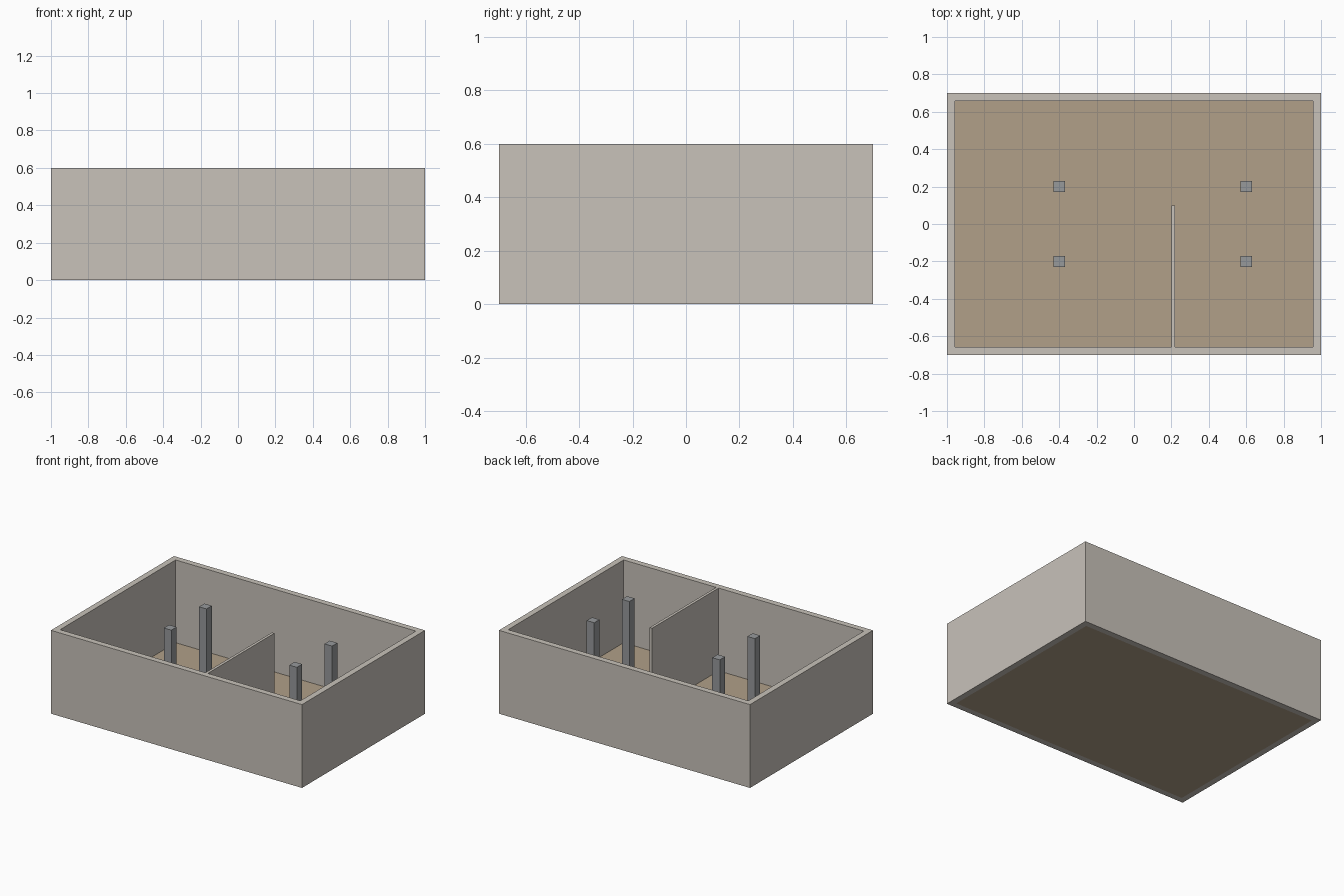
import bpy
import bmesh

default = bpy.data.objects.get("Cube")
if default:
    bpy.data.objects.remove(default, do_unlink=True)


def material(name, rgb):
    mat = bpy.data.materials.new(name)
    mat.use_nodes = True
    mat.diffuse_color = (*rgb, 1)
    mat.node_tree.nodes["Principled BSDF"].inputs["Base Color"].default_value = (*rgb, 1)
    return mat


plaster = material("warm grey plaster", (0.58, 0.54, 0.49))
tan = material("tan floor", (0.44, 0.35, 0.25))
steel = material("steel grey", (0.31, 0.32, 0.33))


def finish(name, bm, mat):
    mesh = bpy.data.meshes.new(name)
    bm.to_mesh(mesh)
    bm.free()
    mesh.materials.append(mat)
    obj = bpy.data.objects.new(name, mesh)
    bpy.context.collection.objects.link(obj)
    return obj


def box(name, low, high, mat):
    bm = bmesh.new()
    bmesh.ops.create_cube(bm, size=1)
    for v in bm.verts:
        v.co = [high[i] if v.co[i] > 0 else low[i] for i in range(3)]
    return finish(name, bm, mat)


HALF_X, HALF_Y, HEIGHT, WALL = 1.0, 0.7, 0.6, 0.043
FLOOR = 0.004
IN_X, IN_Y = HALF_X - WALL, HALF_Y - WALL

# Outer walls: one mitred ring extruded upwards
bm = bmesh.new()
signs = [(-1, -1), (1, -1), (1, 1), (-1, 1)]
outer = [bm.verts.new((sx * HALF_X, sy * HALF_Y, 0)) for sx, sy in signs]
inner = [bm.verts.new((sx * IN_X, sy * IN_Y, 0)) for sx, sy in signs]
ring = []
for i in range(4):
    j = (i + 1) % 4
    ring.append(bm.faces.new((outer[i], inner[i], inner[j], outer[j])))
top = bmesh.ops.extrude_face_region(bm, geom=ring, use_keep_orig=True)["geom"]
bmesh.ops.translate(bm, vec=(0, 0, HEIGHT),
                    verts=[g for g in top if isinstance(g, bmesh.types.BMVert)])
bmesh.ops.recalc_face_normals(bm, faces=bm.faces)
finish("outer_walls", bm, plaster)

# Floor inside the walls
box("floor", (-IN_X, -IN_Y, 0), (IN_X, IN_Y, FLOOR), tan)

# Partition standing out from the front wall
box("partition_wall", (0.2, -IN_Y, FLOOR), (0.22, 0.1, HEIGHT), plaster)

# Four square columns
for side, x in (("right", -0.4), ("left", 0.6)):
    for end, y in (("front", -0.2), ("back", 0.2)):
        box(f"column_{end}_{side}", (x - 0.03, y - 0.03, FLOOR),
            (x + 0.03, y + 0.03, 0.59), steel)

# Round plate lying on the floor
bm = bmesh.new()
bmesh.ops.create_cone(bm, cap_ends=True, segments=48, radius1=0.1, radius2=0.1, depth=0.004)
bmesh.ops.translate(bm, verts=bm.verts, vec=(0.6, 0.46, FLOOR + 0.002))
finish("floor_plate", bm, tan)
